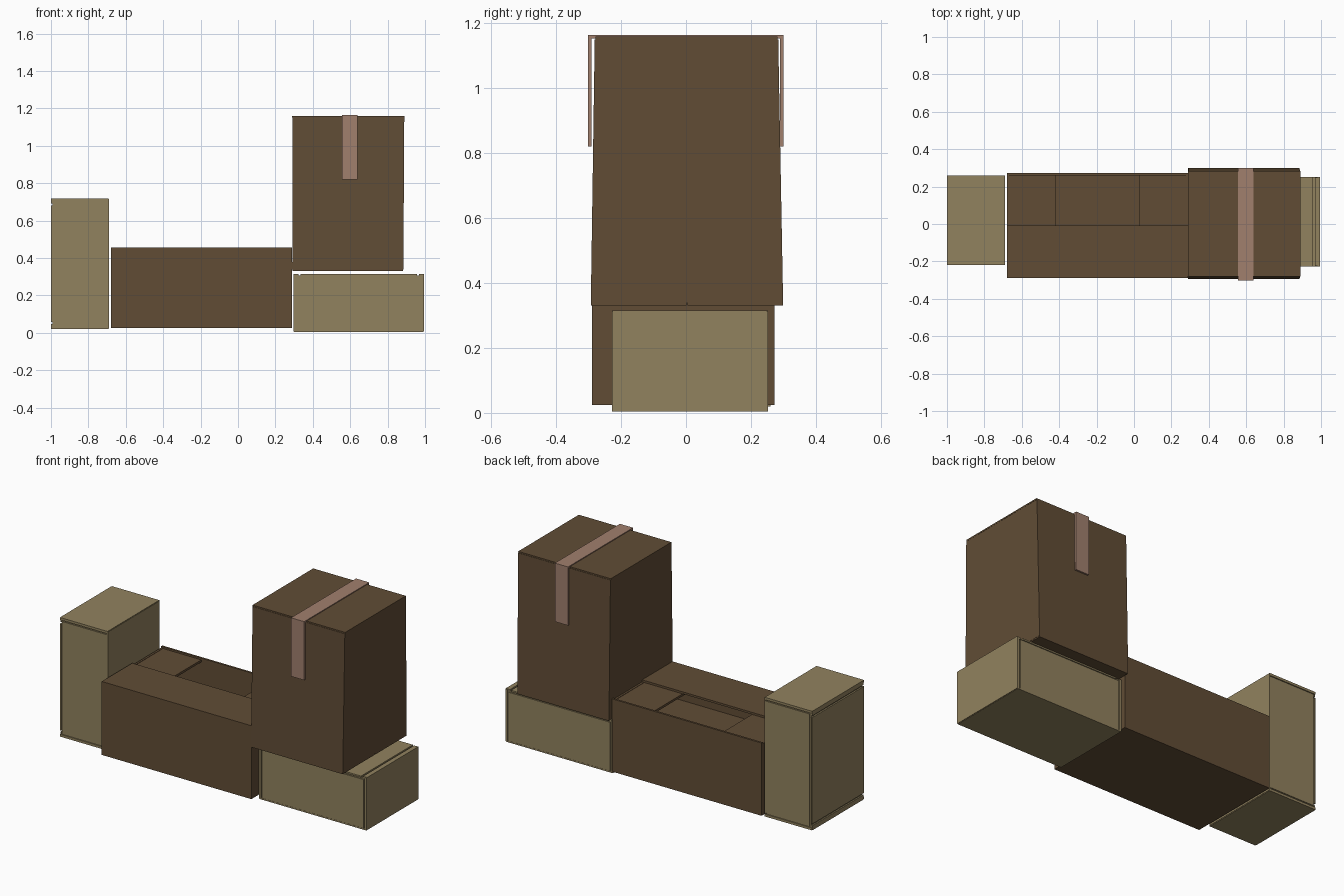
import bpy, bmesh, math
from mathutils import Matrix

if "Cube" in bpy.data.objects:
    bpy.data.objects.remove(bpy.data.objects["Cube"])


def material(name, rgb):
    m = bpy.data.materials.new(name)
    m.diffuse_color = (*rgb, 1)
    m.use_nodes = True
    m.node_tree.nodes["Principled BSDF"].inputs["Base Color"].default_value = m.diffuse_color
    return m


BROWN = material("brown_card", (0.119, 0.073, 0.036))
TAN = material("tan_card", (0.285, 0.223, 0.113))
TAPE = material("packing_tape", (0.355, 0.214, 0.155))


def block(name, x, y, z, mat, top_x=None, top_y=None, matrix=None):
    """Box from (min, max) ranges; optional different ranges at the top."""
    tx, ty = top_x or x, top_y or y
    bm = bmesh.new()
    bmesh.ops.create_cube(bm, size=1)
    for v in bm.verts:
        up = v.co.z > 0
        rx, ry = (tx, ty) if up else (x, y)
        v.co = (rx[v.co.x > 0], ry[v.co.y > 0], z[up])
    if matrix:
        bm.transform(matrix)
    me = bpy.data.meshes.new(name)
    bm.to_mesh(me)
    bm.free()
    me.materials.append(mat)
    ob = bpy.data.objects.new(name, me)
    bpy.context.collection.objects.link(ob)
    return ob


def small_carton(name, matrix):
    """Closed tan carton, long axis z, with lids and a slit on its -x side."""
    def part(label, x, y, z):
        block(f"{name}_{label}", x, y, z, TAN, matrix=matrix)
    part("core", (-0.146, 0.15), (-0.234, 0.234), (-0.336, 0.336))
    part("slit_panel", (-0.155, -0.146), (-0.24, 0.24), (-0.312, 0.312))
    part("plain_panel", (0.147, 0.155), (-0.24, 0.24), (-0.345, 0.345))
    for s, end in ((1, "top"), (-1, "bottom")):
        part(end + "_lid", (-0.153, 0.153), (-0.24, 0.24),
             tuple(sorted((s * 0.335, s * 0.349))))
        part(end + "_tuck", (-0.155, -0.147), (-0.236, 0.236),
             tuple(sorted((s * 0.322, s * 0.349))))
    for s, side in ((1, "back"), (-1, "front")):
        part(side + "_face", (-0.138, 0.148),
             tuple(sorted((s * 0.23, s * 0.239))), (-0.328, 0.328))


# Upright and lying small cartons
small_carton("upright_carton", Matrix.Translation((-0.845, 0.02, 0.369)))
small_carton("lying_carton", Matrix.Translation((0.645, 0.012, 0.16))
             @ Matrix.Rotation(math.radians(90), 4, 'Y'))

# Long half-open carton: walls, floor and raised inner base
X0, X1, Y0, Y1, Z0, Z1, T = -0.68, 0.29, -0.29, 0.272, 0.025, 0.455, 0.012
block("long_carton_front_wall", (X0, X1), (Y0, Y0 + T), (Z0, Z1 - T), BROWN)
block("long_carton_back_wall", (X0, X1), (Y1 - T, Y1), (Z0, Z1 - 0.004), BROWN)
block("long_carton_left_wall", (X0, X0 + T), (Y0 + T, Y1 - T), (Z0, Z1 - T), BROWN)
block("long_carton_right_wall", (X1 - T, X1), (Y0 + T, Y1 - T), (Z0, Z1 - T), BROWN)
block("long_carton_floor", (X0 + T, X1 - T), (Y0 + T, Y1 - T), (Z0, Z0 + T), BROWN)
block("long_carton_inner_base", (X0 + T, X1 - T), (Y0 + T, Y1 - T), (0.24, 0.25), BROWN)

# Long carton flaps
block("long_carton_front_flap", (X0, X1), (Y0, -0.008), (Z1 - T, Z1), BROWN)
block("long_carton_left_flap", (X0 + 0.002, -0.42), (Y0 + T, Y1 - T),
      (Z1 - 0.027, Z1 - 0.014), BROWN)
block("long_carton_right_flap", (0.03, X1 - 0.002), (Y0 + T, Y1 - T),
      (Z1 - 0.027, Z1 - 0.014), BROWN)

# Tall carton, tapering slightly towards the top
block("tall_carton_body", (0.29, 0.884), (-0.293, 0.299), (0.338, 1.15), BROWN,
      top_x=(0.291, 0.889), top_y=(-0.281, 0.284))
for name, y in (("front", (-0.293, 0.002)), ("back", (0.005, 0.299))):
    block(f"tall_carton_bottom_{name}_flap", (0.292, 0.883), y, (0.331, 0.338), BROWN)
block("tall_carton_lid", (0.29, 0.89), (-0.279, 0.282), (1.15, 1.158), BROWN)

# Tape over the lid and down both faces
block("tape_top", (0.555, 0.64), (-0.302, 0.3), (1.152, 1.163), TAPE)
block("tape_front", (0.555, 0.64), (-0.302, -0.291), (0.82, 1.152), TAPE)
block("tape_back", (0.555, 0.64), (0.289, 0.3), (0.82, 1.152), TAPE)
